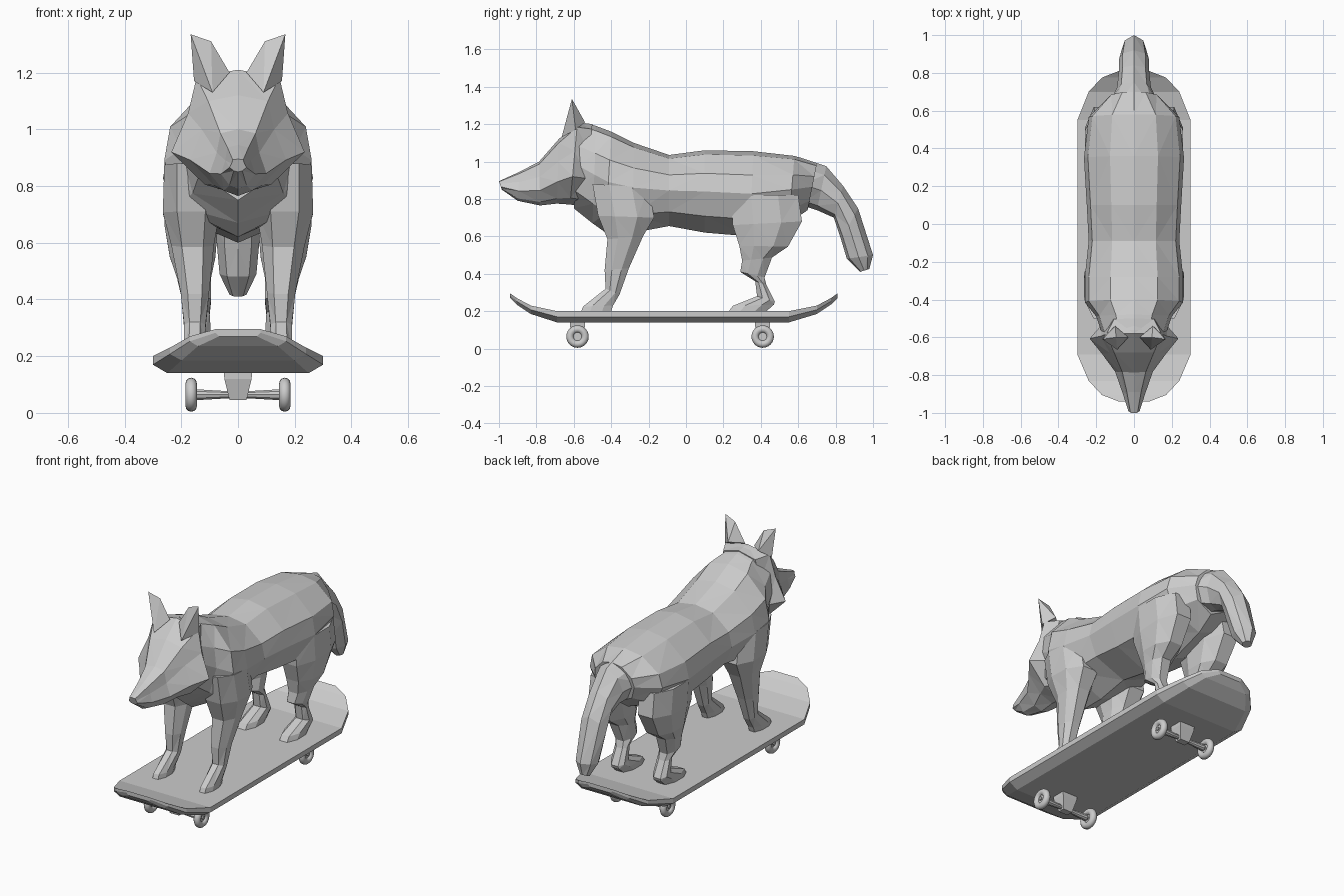
import bpy, bmesh, math
from mathutils import Vector

cube = bpy.data.objects.get("Cube")
if cube:
    bpy.data.objects.remove(cube)

grey = bpy.data.materials.new("plain_grey")
grey.use_nodes = True
grey.diffuse_color = (0.6, 0.6, 0.6, 1)
grey.node_tree.nodes["Principled BSDF"].inputs["Base Color"].default_value = grey.diffuse_color


def finish(name, bm, mirror=False):
    bmesh.ops.recalc_face_normals(bm, faces=bm.faces)
    mesh = bpy.data.meshes.new(name)
    bm.to_mesh(mesh)
    bm.free()
    obj = bpy.data.objects.new(name, mesh)
    bpy.context.collection.objects.link(obj)
    mesh.materials.append(grey)
    if mirror:
        obj.modifiers.new("Mirror", 'MIRROR').use_clip = False
    return obj


def loft(name, rows, profile, mirror=False, facets=True):
    """Each row: edge point A (y, z), opposite edge point B (y, z), half width, x centre.
    The profile holds (width fraction, fraction from A to B) down one side."""
    loop = profile + [(-s, t) for s, t in reversed(profile) if s]
    bm = bmesh.new()
    rings = []
    for ya, za, yb, zb, width, *centre in rows:
        cx = centre[0] if centre else 0
        rings.append([bm.verts.new((cx + s * width, ya + (yb - ya) * t, za + (zb - za) * t))
                      for s, t in loop])
    n = len(loop)
    for r, q in zip(rings, rings[1:]):
        for i in range(n):
            j = (i + 1) % n
            bm.faces.new((r[i], r[j], q[j], q[i]))
    bm.faces.new(rings[0])
    bm.faces.new(rings[-1])
    if facets:
        bmesh.ops.triangulate(bm, faces=bm.faces)
    return finish(name, bm, mirror)


def hull(name, points, mirror=False):
    bm = bmesh.new()
    for p in points:
        bm.verts.new(p)
    bmesh.ops.convex_hull(bm, input=bm.verts)
    return finish(name, bm, mirror)


def use_mesh(name):
    obj = bpy.context.object
    obj.name = name
    obj.data.materials.append(grey)
    return obj


BODY = [(0, 0), (.48, .05), (.92, .28), (1, .5), (.8, .8), (0, 1)]
HEAD = [(0, 0), (.62, .06), (.75, .35), (1, .66), (.5, .92), (0, 1)]
LIMB = [(.5, 0), (1, .3), (1, .7), (.5, 1)]
TAIL = [(0, 0), (.75, .2), (1, .55), (.6, .9), (0, 1)]
DECK = [(0, 0), (1, 0), (1, .5), (.83, 1), (0, 1)]

# Torso and neck
loft("body", [
    (-.56, 1.21, -.60, .75, .17),
    (-.48, 1.19, -.50, .67, .20),
    (-.40, 1.16, -.43, .62, .26),
    (-.28, 1.10, -.28, .62, .26),
    (-.09, 1.035, -.09, .655, .24),
    (.10, 1.06, .10, .62, .25),
    (.36, 1.055, .34, .60, .265),
    (.58, 1.03, .55, .67, .24),
    (.70, .99, .65, .74, .13),
], BODY)

# Head tapering to the muzzle
loft("head", [
    (-.50, 1.2, -.55, .76, .17),
    (-.58, 1.21, -.62, .77, .235),
    (-.68, 1.12, -.69, .775, .17),
    (-.785, 1.0, -.78, .765, .10),
    (-.89, .945, -.9, .79, .06),
    (-1.0, .895, -.985, .85, .03),
], HEAD)

# Upright pointed ears
hull("ears", [
    (.155, -.59, 1.17), (.03, -.60, 1.20), (.10, -.54, 1.21),
    (.09, -.665, 1.13), (.167, -.61, 1.335), (.095, -.60, 1.31),
], True)

# Hanging tail
loft("tail", [
    (.60, 1.025, .64, .76, .14),
    (.75, .975, .70, .74, .09),
    (.84, .87, .79, .70, .08),
    (.92, .75, .83, .58, .08),
    (1.0, .50, .86, .48, .065),
    (.98, .425, .93, .41, .03),
], TAIL)

# Legs
loft("front_legs", [
    (-.50, .88, -.20, .86, .09, .17),
    (-.47, .71, -.17, .70, .10, .165),
    (-.42, .585, -.23, .60, .075, .16),
    (-.435, .42, -.305, .43, .05, .152),
    (-.43, .32, -.355, .29, .038, .152),
    (-.55, .225, -.39, .23, .036, .155),
    (-.56, .2, -.40, .2, .036, .155),
], LIMB, True)

loft("rear_legs", [
    (.24, .82, .60, .82, .10, .16),
    (.25, .66, .62, .68, .095, .165),
    (.285, .55, .545, .545, .08, .16),
    (.30, .47, .46, .487, .06, .155),
    (.29, .41, .42, .38, .05, .145),
    (.37, .36, .43, .34, .04, .14),
    (.38, .28, .475, .25, .045, .14),
    (.25, .228, .47, .235, .05, .138),
    (.23, .2, .43, .2, .05, .138),
], LIMB, True)

# Skateboard deck with upturned ends: y, top, bottom, half width
deck_rows = [
    (-.94, .295, .27, .08), (-.905, .27, .235, .17), (-.83, .23, .185, .24),
    (-.69, .2, .14, .3), (.55, .2, .14, .3),
    (.7, .23, .185, .24), (.775, .27, .235, .17), (.81, .295, .27, .08),
]
loft("deck", [(y, top, y, low, w) for y, top, low, w in deck_rows], DECK, facets=False)

# Trucks and wheels
AXLE_Z = .064
for place, y in (("front", -.58), ("rear", .41)):
    hull(place + "_truck", [(sx * x, y + sy * d, z)
                            for x, d, z in ((.05, .04, .145), (.048, .04, .12), (.03, .02, .045))
                            for sx in (-1, 1) for sy in (-1, 1)])
    for side, s in (("left", 1), ("right", -1)):
        part = f"{place}_{side}_"
        turn = (0, s * math.pi / 2, 0)
        bpy.ops.mesh.primitive_cone_add(vertices=10, radius1=.012, radius2=.02, depth=.13,
                                        location=(s * .08, y, AXLE_Z), rotation=turn)
        use_mesh(part + "axle")
        bpy.ops.mesh.primitive_torus_add(major_segments=24, minor_segments=12, major_radius=.04,
                                         minor_radius=.02, location=(s * .165, y, AXLE_Z),
                                         rotation=turn)
        use_mesh(part + "wheel")
        bpy.ops.object.shade_smooth()
        bpy.ops.mesh.primitive_cylinder_add(vertices=16, radius=.026, depth=.014,
                                            location=(s * .165, y, AXLE_Z), rotation=turn)
        use_mesh(part + "hub")
        bpy.ops.mesh.primitive_cylinder_add(vertices=8, radius=.01, depth=.03,
                                            location=(s * .165, y, AXLE_Z), rotation=turn)
        use_mesh(part + "axle_nut")
